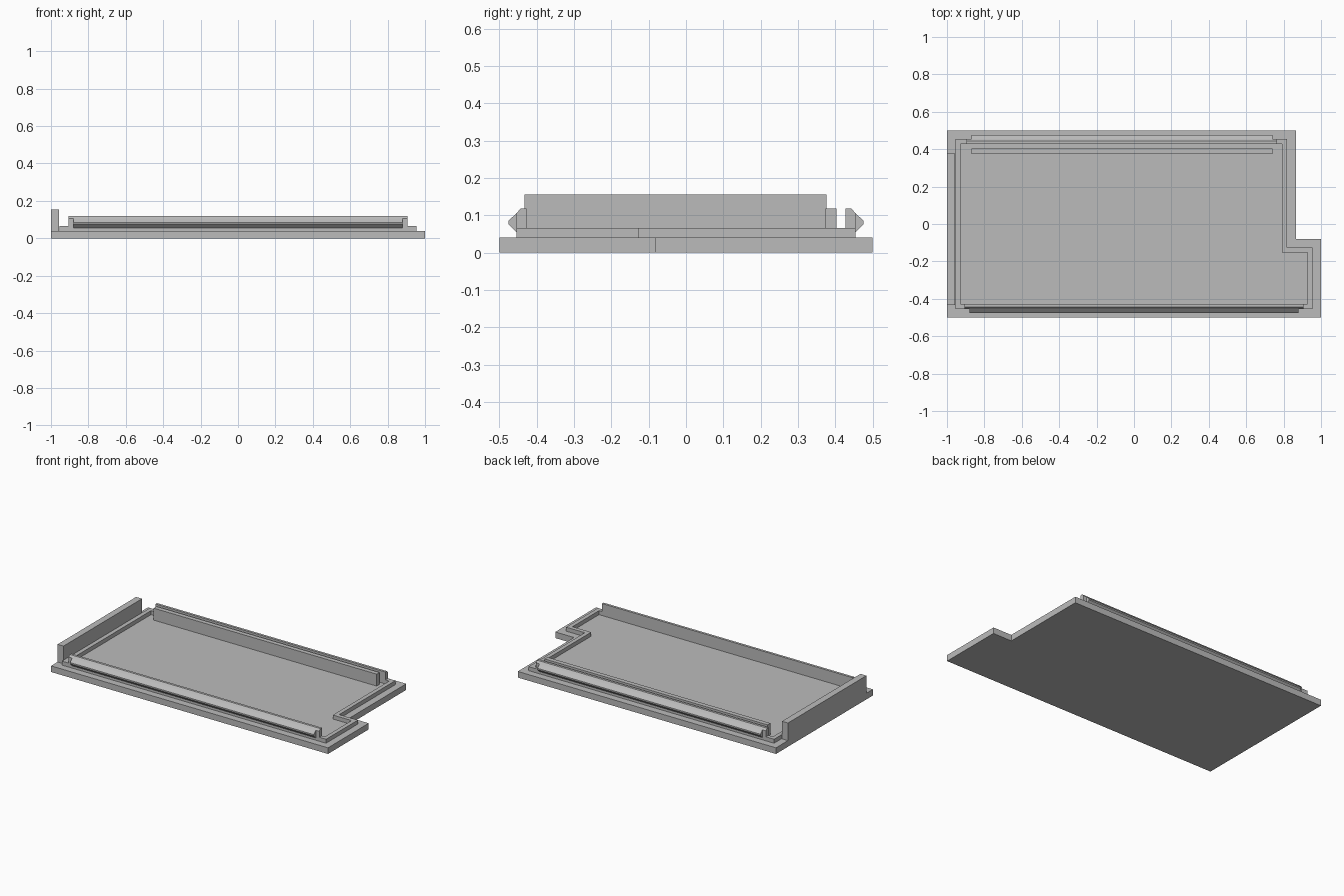
import bpy
import bmesh

cube = bpy.data.objects.get("Cube")
if cube:
    bpy.data.objects.remove(cube, do_unlink=True)

gray = bpy.data.materials.new("plain gray")
gray.use_nodes = True
color = (0.5, 0.5, 0.5, 1)
gray.diffuse_color = color
gray.node_tree.nodes["Principled BSDF"].inputs["Base Color"].default_value = color

FLOOR, LIP, CLIP, WALL = 0.04, 0.066, 0.118, 0.155


def finish(name, bm):
    bmesh.ops.recalc_face_normals(bm, faces=bm.faces)
    mesh = bpy.data.meshes.new(name)
    bm.to_mesh(mesh)
    bm.free()
    mesh.materials.append(gray)
    obj = bpy.data.objects.new(name, mesh)
    bpy.context.collection.objects.link(obj)
    return obj


def prism(name, start, end):
    """Solid between two matching loops of points."""
    bm = bmesh.new()
    a = [bm.verts.new(p) for p in start]
    b = [bm.verts.new(p) for p in end]
    bm.faces.new(a)
    bm.faces.new(b)
    for i in range(len(a)):
        j = (i + 1) % len(a)
        bm.faces.new((a[i], a[j], b[j], b[i]))
    return finish(name, bm)


def box(name, x0, x1, y0, y1, z0, z1):
    outline = [(x0, y0), (x1, y0), (x1, y1), (x0, y1)]
    return prism(name, [(x, y, z0) for x, y in outline], [(x, y, z1) for x, y in outline])


def outline(inset):
    """Notched plate outline, moved inward."""
    left, right, step = -1 + inset, 1 - inset, 0.865 - inset
    front, notch, back = -0.5 + inset, -0.08 - inset, 0.5 - inset
    return [(left, front), (right, front), (right, notch),
            (step, notch), (step, back), (left, back)]


def along_x(name, profile, x0, x1, side):
    """Extrude a (y, z) profile along x on the front (-1) or back (1) side."""
    return prism(name, [(x0, side * y, z) for y, z in profile],
                 [(x1, side * y, z) for y, z in profile])


# Base plate with the notched corner
plate = outline(0)
prism("base_plate", [(x, y, 0) for x, y in plate], [(x, y, FLOOR) for x, y in plate])

# Raised lip following the outline
bm = bmesh.new()
rings = [[bm.verts.new((x, y, z)) for x, y in outline(inset)]
         for inset, z in ((0.046, FLOOR), (0.046, LIP), (0.073, LIP), (0.073, FLOOR))]
for k in range(4):
    a, b = rings[k], rings[(k + 1) % 4]
    for i in range(len(a)):
        j = (i + 1) % len(a)
        bm.faces.new((a[i], a[j], b[j], b[i]))
finish("lip", bm)

# Snap walls with chamfered top and pointed catch bead
wall_profile = [(0.427, FLOOR), (0.454, FLOOR), (0.454, 0.105), (0.443, CLIP), (0.427, CLIP)]
bead_profile = [(0.45, 0.055), (0.454, 0.055), (0.476, 0.076),
                (0.476, 0.085), (0.454, 0.105), (0.45, 0.105)]
for name, side, x0, x1 in (("front", -1, -0.905, 0.905), ("back", 1, -0.895, 0.765)):
    along_x(name + "_snap_wall", wall_profile, x0, x1, side)
    along_x(name + "_snap_bead", bead_profile, x0 + 0.025, x1 - 0.025, side)

# Inner rib and tall end wall
box("inner_rib", -0.87, 0.74, 0.373, 0.403, FLOOR, CLIP)
box("end_wall", -1, -0.957, -0.433, 0.377, FLOOR, WALL)
